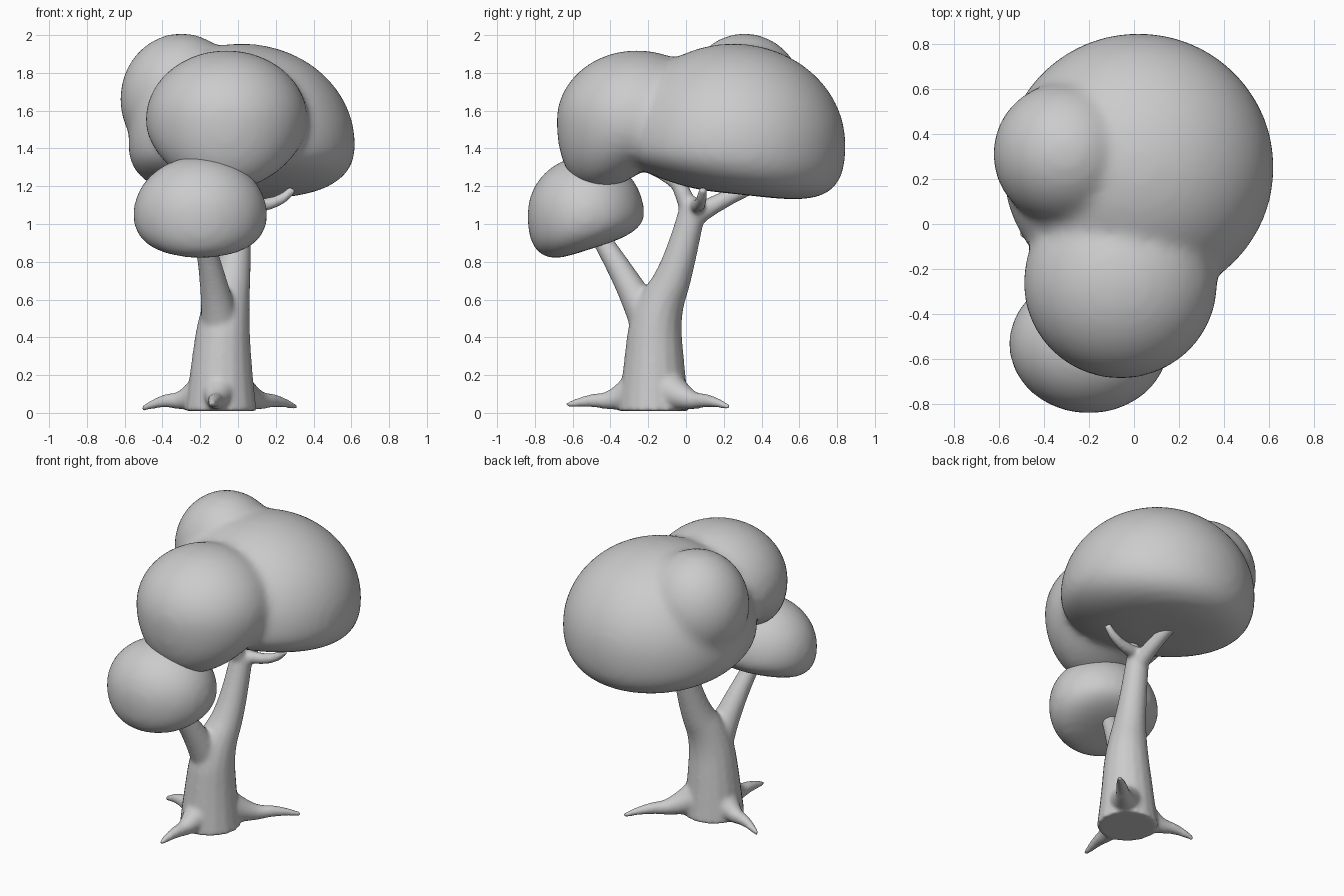
import bpy, bmesh, math
from mathutils import Vector

if "Cube" in bpy.data.objects:
    bpy.data.objects.remove(bpy.data.objects["Cube"])


def finish(obj, voxel, rounds):
    # Fuse overlapping shells into one soft organic skin
    fuse = obj.modifiers.new("fuse", 'REMESH')
    fuse.mode = 'VOXEL'
    fuse.voxel_size = voxel
    fuse.use_smooth_shade = True
    soft = obj.modifiers.new("soften", 'SMOOTH')
    soft.factor = 0.5
    soft.iterations = rounds


def add_puff(bm, center, size, up, down, n=2.0, skew=0.0, tilt=0.0, dent=0.0):
    # Domed leaf mass; n squares off the underside (skew: more so at the back),
    # tilt slopes it, dent hollows it
    for v in bmesh.ops.create_icosphere(bm, subdivisions=5, radius=1)["verts"]:
        d = v.co.normalized()
        if d.z >= 0:
            z = d.z * up
        else:
            flat = math.hypot(d.x, d.y)
            power = n * (1 + skew * d.y * -d.z)
            d /= (flat ** power + (-d.z) ** power) ** (1 / power)
            flat = min(1, math.hypot(d.x, d.y))
            z = d.z * (down + tilt * d.y) + dent * (1 - flat ** 2) ** 2
        v.co = Vector(center) + Vector((d.x * size[0], d.y * size[1], z))


def foliage(name, puffs):
    bm = bmesh.new()
    for p in puffs:
        add_puff(bm, **p)
    mesh = bpy.data.meshes.new(name)
    bm.to_mesh(mesh)
    bm.free()
    obj = bpy.data.objects.new(name, mesh)
    bpy.context.collection.objects.link(obj)
    finish(obj, 0.025, 14)


def add_limb(curve, points, radii):
    # Tapered tube along a smooth path
    spline = curve.splines.new('NURBS')
    spline.points.add(len(points) - 1)
    for p, co, r in zip(spline.points, points, radii):
        p.co = (*co, 1)
        p.radius = r
    spline.order_u = 3
    spline.use_endpoint_u = True
    spline.resolution_u = 10


def add_branch(curve, start, bend, end, r0, r1):
    add_limb(curve, (start, bend, end), (r0, (r0 + 2 * r1) / 3, r1))


def add_root(curve, base, tip):
    # Roots leave the flared base and taper along the ground
    base, tip = Vector(base), Vector(tip)
    points = [base.lerp(tip, f) for f in (0.15, 0.45, 0.75, 1)]
    for p, h in zip(points, (0.13, 0.06, 0.07)):
        p.z = h
    add_limb(curve, points, (0.12, 0.05, 0.034, 0.015))


# Trunk
wood = bpy.data.curves.new("trunk", 'CURVE')
wood.dimensions = '3D'
wood.bevel_depth = 1
wood.bevel_resolution = 6
wood.use_fill_caps = True
base, top = (-0.09, -0.17, 0.01), (0, 0.04, 1.1)
add_limb(wood, (base, (-0.09, -0.17, 0.22), (-0.075, -0.165, 0.52), (-0.015, -0.04, 0.76), top),
         (0.19, 0.165, 0.135, 0.085, 0.07))

# Branches: low front, back, front, side twig
add_branch(wood, (-0.09, -0.18, 0.44), (-0.12, -0.29, 0.68), (-0.2, -0.5, 1), 0.11, 0.046)
add_branch(wood, (0, 0.02, 1.02), (0, 0.14, 1.11), (-0.03, 0.4, 1.22), 0.06, 0.038)
add_branch(wood, (0, 0.03, 1.04), (0, -0.03, 1.22), (-0.05, -0.15, 1.42), 0.055, 0.032)
add_branch(wood, (0, -0.01, 1.17), (-0.03, -0.12, 1.27), (-0.06, -0.25, 1.31), 0.03, 0.024)
add_branch(wood, (0, 0.05, 1.1), (0.22, 0.08, 1.08), (0.29, 0.09, 1.19), 0.045, 0.024)

# Roots
for tip in ((0.31, 0.23, 0.03), (-0.14, -0.635, 0.04), (-0.51, -0.04, 0.02)):
    add_root(wood, base, tip)

trunk = bpy.data.objects.new("trunk", wood)
bpy.context.collection.objects.link(trunk)
bpy.context.view_layer.objects.active = trunk
trunk.select_set(True)
bpy.ops.object.convert(target='MESH')
trunk = bpy.context.view_layer.objects.active
finish(trunk, 0.012, 12)

# Upper foliage: large back mass, side bump, front mass
foliage("upper_foliage", [
    dict(center=(0.02, 0.25, 1.42), size=(0.6, 0.595), up=0.535, down=0.29, n=2.5, skew=0.45, tilt=0.06, dent=0.03),
    dict(center=(-0.3, 0.31, 1.66), size=(0.325, 0.32), up=0.35, down=0.34),
    dict(center=(-0.06, -0.26, 1.55), size=(0.43, 0.425), up=0.37, down=0.29, n=2.1, tilt=-0.26),
])

# Lower foliage: small mass on the front branch
foliage("lower_foliage", [
    dict(center=(-0.2, -0.53, 1.05), size=(0.355, 0.31), up=0.31, down=0.22, n=2.4, tilt=-0.1, dent=0.03),
])
